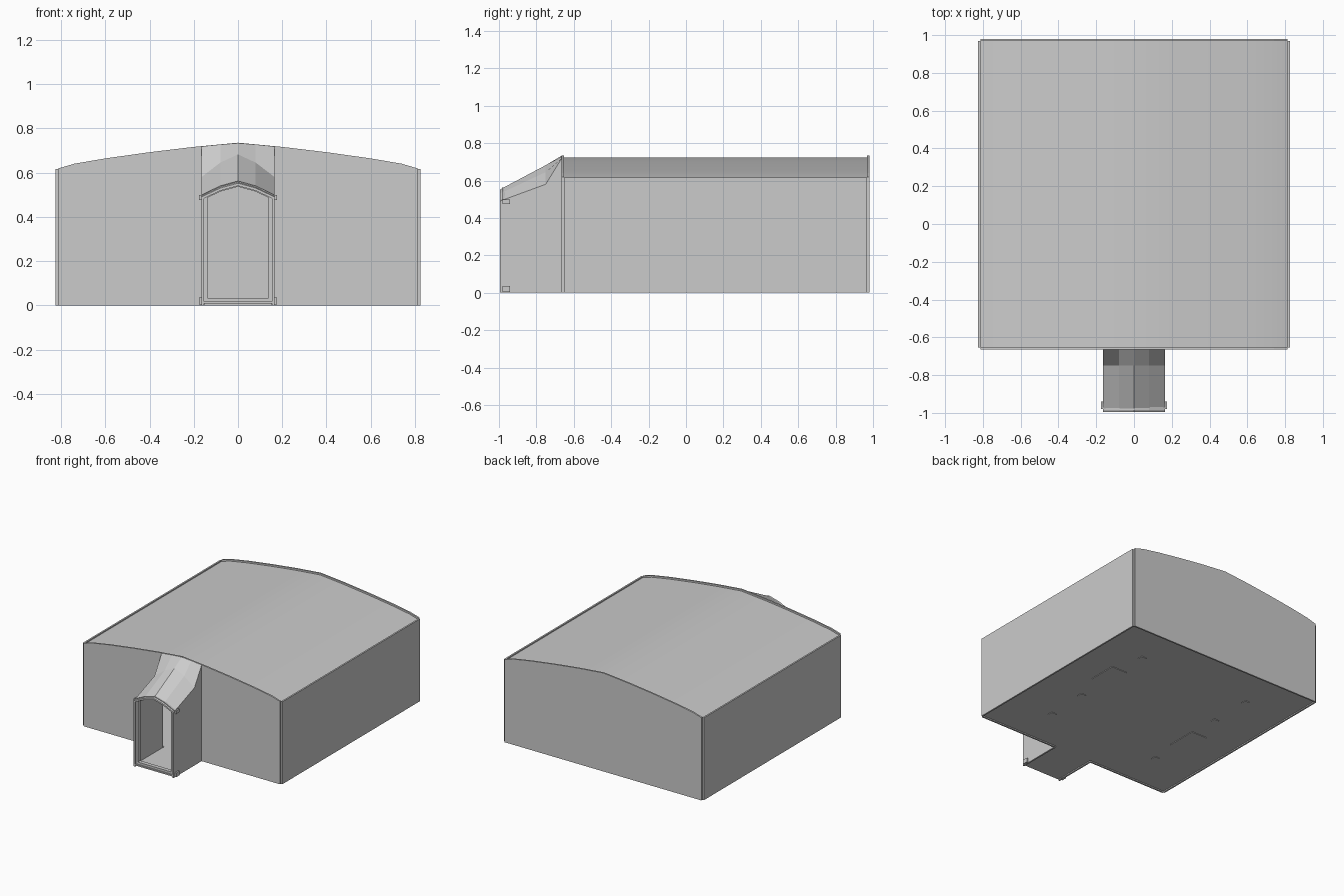
import bpy, bmesh, math
from mathutils import Vector

if "Cube" in bpy.data.objects:
    bpy.data.objects.remove(bpy.data.objects["Cube"])

T = 0.012                      # panel thickness
W, YF, YB = 0.825, -0.665, 0.98  # hall half width, front and back
TW, YE = 0.165, -0.995         # porch half width and front end
ARCH = [(0.0, 0.735), (0.2, 0.716), (0.4, 0.692), (0.6, 0.664), (0.74, 0.64), (0.825, 0.615)]

grey = bpy.data.materials.new("plain grey")
grey.diffuse_color = (0.6, 0.6, 0.6, 1)
grey.use_nodes = True
grey.node_tree.nodes["Principled BSDF"].inputs["Base Color"].default_value = grey.diffuse_color


def finish(name, bm):
    bmesh.ops.recalc_face_normals(bm, faces=bm.faces)
    me = bpy.data.meshes.new(name)
    bm.to_mesh(me)
    bm.free()
    ob = bpy.data.objects.new(name, me)
    me.materials.append(grey)
    bpy.context.collection.objects.link(ob)
    return ob


def prism(name, points, shift):
    """Extrude a flat outline along a vector."""
    bm = bmesh.new()
    face = bm.faces.new([bm.verts.new(p) for p in points])
    ext = bmesh.ops.extrude_face_region(bm, geom=[face], use_keep_orig=True)
    verts = [v for v in ext["geom"] if isinstance(v, bmesh.types.BMVert)]
    bmesh.ops.translate(bm, verts=verts, vec=Vector(shift))
    return finish(name, bm)


def box(name, x0, x1, y0, y1, z0, z1):
    return prism(name, [(x0, y0, z0), (x1, y0, z0), (x1, y1, z0), (x0, y1, z0)], (0, 0, z1 - z0))


def arch_z(x):
    x = abs(x)
    for (xa, za), (xb, zb) in zip(ARCH, ARCH[1:]):
        if x <= xb:
            return za + (zb - za) * (x - xa) / (xb - xa)
    return ARCH[-1][1]


def arch_row(x0, x1):
    """Roof line between two x values."""
    inner = sorted({s * x for x, _ in ARCH for s in (-1, 1) if x0 < s * x < x1})
    return [(x, arch_z(x)) for x in [x0] + inner + [x1]]


def loft(name, rows, depth):
    """Sheet through rows of points, thickened straight down."""
    bm = bmesh.new()
    top = [[bm.verts.new(p) for p in r] for r in rows]
    low = [[bm.verts.new((p[0], p[1], p[2] - depth)) for p in r] for r in rows]
    n, m = len(rows), len(rows[0])
    for g in (top, low):
        for i in range(n - 1):
            for j in range(m - 1):
                bm.faces.new((g[i][j], g[i][j + 1], g[i + 1][j + 1], g[i + 1][j]))
    rim = [(i, 0) for i in range(n)] + [(n - 1, j) for j in range(1, m)]
    rim += [(i, m - 1) for i in range(n - 2, -1, -1)] + [(0, j) for j in range(m - 2, 0, -1)]
    for (a, b), (c, d) in zip(rim, rim[1:] + rim[:1]):
        bm.faces.new((top[a][b], top[c][d], low[c][d], low[a][b]))
    return finish(name, bm)


# Hall walls: separate panels leaving a small notch at each corner
XI = W - T
for s, side in ((-1, "left"), (1, "right")):
    box(side + "_wall", s * W, s * XI, YF + T, YB - T, 0, ARCH[-1][1])
    x0, x1 = sorted((s * TW, s * XI))
    prism(side + "_front_wall", [(x0, YF, 0), (x1, YF, 0)]
          + [(x, YF, z) for x, z in reversed(arch_row(x0, x1))], (0, T, 0))
prism("back_wall", [(-XI, YB, 0), (XI, YB, 0)]
      + [(x, YB, z) for x, z in reversed(arch_row(-XI, XI))], (0, -T, 0))
# Lintel over the porch opening
prism("front_lintel", [(x, YF, z - T) for x, z in arch_row(-TW, TW)]
      + [(x, YF, z) for x, z in reversed(arch_row(-TW, TW))], (0, T, 0))

# Curved roof, set just below the wall tops
roof = loft("roof", [[(x, y, z - T) for x, z in arch_row(-XI, XI)] for y in (YF + T, YB - T)], T)
for p in roof.data.polygons:
    p.use_smooth = True
bpy.context.view_layer.objects.active = roof
roof.select_set(True)
bpy.ops.object.shade_smooth_by_angle(angle=math.radians(20))

# Floors, raised slightly inside the wall bases
box("floor", -XI, XI, YF + T, YB - T, T * 0.7, T * 1.5)
box("porch_floor", -TW + T, TW - T, YE, YF + T, T * 0.7, T * 1.5)

# Porch side walls with a bent eave
for s, side in ((-1, "left"), (1, "right")):
    prism(side + "_porch_wall", [(s * TW, y, z) for y, z in
          ((YE, 0), (YF, 0), (YF, 0.718), (-0.75, 0.58), (YE, 0.49))], (-s * T, 0, 0))

# Porch roof: straight ridge, eaves sweeping up to the hall
SECTIONS = [(YE, 0.552, 0.53, 0.49), (-0.75, 0.682, 0.645, 0.58), (YF, 0.733, 0.727, 0.718)]
loft("porch_roof", [[(-TW, y, e), (-0.08, y, m), (0, y, r), (0.08, y, m), (TW, y, e)]
                    for y, r, m, e in SECTIONS], T)

# Door frame: posts, sill, arched head and corner blocks
for s, side in ((-1, "left"), (1, "right")):
    a, b = sorted((s * 0.138, s * 0.163))
    box(side + "_door_post", a, b, -0.985, -0.955, 0.01, 0.495)
    a, b = sorted((s * 0.15, s * 0.176))
    box(side + "_upper_block", a, b, -0.98, -0.94, 0.475, 0.498)
    box(side + "_lower_block", a, b, -0.98, -0.94, 0.003, 0.035)
box("door_sill", -0.15, 0.15, -0.985, -0.955, 0.012, 0.034)
HEAD = [(-0.165, 0.485), (-0.08, 0.526), (0, 0.548), (0.08, 0.526), (0.165, 0.485)]
prism("door_head", [(x, -0.985, z - 0.012) for x, z in HEAD]
      + [(x, -0.985, z + 0.014) for x, z in reversed(HEAD)], (0, 0.035, 0))

# Footings showing just under the floor
for i, (x, y, w, d) in enumerate([(0.5, 0.33, 0.13, 0.22), (-0.5, -0.01, 0.13, 0.23),
                                  (0.48, 0.66, 0.04, 0.04), (0.47, 0.0, 0.04, 0.04),
                                  (0.46, -0.33, 0.04, 0.04), (-0.46, 0.65, 0.04, 0.04),
                                  (-0.46, 0.32, 0.04, 0.04), (-0.48, -0.34, 0.04, 0.04)]):
    box("footing_%d" % (i + 1), x - w / 2, x + w / 2, y - d / 2, y + d / 2, 0.004, T * 1.4)
